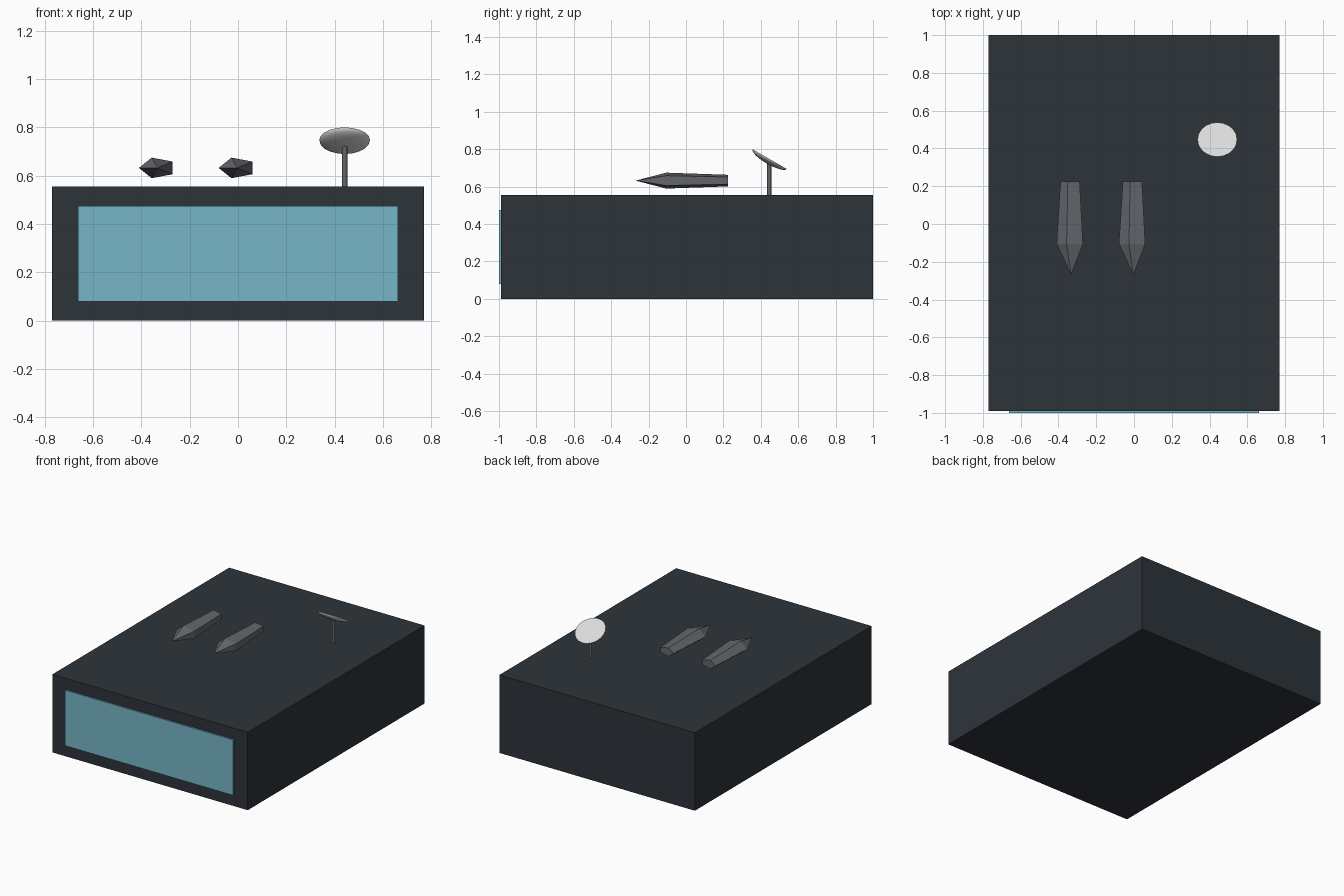
import bpy
import bmesh
import math
from mathutils import Matrix

cube = bpy.data.objects.get("Cube")
if cube:
    bpy.data.objects.remove(cube, do_unlink=True)


def material(name, rgb):
    m = bpy.data.materials.new(name)
    m.use_nodes = True
    m.diffuse_color = (*rgb, 1)
    m.node_tree.nodes["Principled BSDF"].inputs["Base Color"].default_value = (*rgb, 1)
    return m


charcoal = material("charcoal", (0.026, 0.034, 0.042))
glass_blue = material("glass_blue", (0.18, 0.47, 0.58))
steel_grey = material("steel_grey", (0.13, 0.135, 0.155))
off_white = material("off_white", (0.70, 0.71, 0.70))


def finish(name, bm, mat, matrix=None, smooth=False):
    bmesh.ops.recalc_face_normals(bm, faces=bm.faces)
    mesh = bpy.data.meshes.new(name)
    bm.to_mesh(mesh)
    bm.free()
    mesh.materials.append(mat)
    ob = bpy.data.objects.new(name, mesh)
    bpy.context.collection.objects.link(ob)
    if matrix:
        ob.matrix_world = matrix
    if smooth:
        bpy.ops.object.select_all(action='DESELECT')
        ob.select_set(True)
        bpy.context.view_layer.objects.active = ob
        bpy.ops.object.shade_smooth_by_angle(angle=math.radians(40))
    return ob


def box(name, low, high, mat):
    bm = bmesh.new()
    bmesh.ops.create_cube(bm, size=1)
    for v in bm.verts:
        v.co = [h if c > 0 else l for c, l, h in zip(v.co, low, high)]
    return finish(name, bm, mat)


def lathe(name, profile, sides, mat, matrix, smooth=False):
    """Closed solid from (radius, height) rings; a zero radius makes a tip."""
    bm = bmesh.new()
    rings = []
    for r, h in profile:
        angles = [math.tau * i / sides for i in range(sides if r else 1)]
        rings.append([bm.verts.new((r * math.cos(a), r * math.sin(a), h)) for a in angles])
    for a, b in zip(rings, rings[1:]):
        for i in range(sides):
            j = (i + 1) % sides
            corners = [a[i % len(a)], a[j % len(a)], b[j % len(b)], b[i % len(b)]]
            bm.faces.new(list(dict.fromkeys(corners)))
    for ring in (rings[0], rings[-1]):
        if len(ring) > 1:
            bm.faces.new(ring)
    return finish(name, bm, mat, matrix, smooth)


# Main hull and front window
box("hull", (-0.77, -0.99, 0), (0.77, 1, 0.555), charcoal)
box("front_window", (-0.662, -1, 0.08), (0.662, -0.985, 0.475), glass_blue)

# Two flattened five-sided pods with pointed noses facing forward
for side, x in (("right", -0.333), ("left", -0.003)):
    place = (Matrix.Translation((x, 0, 0.632)) @ Matrix.Diagonal((-1, 1, 0.58, 1))
             @ Matrix.Rotation(math.radians(-90), 4, 'X'))
    lathe(side + "_pod", [(0, -0.27), (0.077, -0.105), (0.056, 0.225)], 5, steel_grey, place)

# Antenna mast
lathe("antenna_mast", [(0.011, 0.55), (0.011, 0.725)], 12, steel_grey,
      Matrix.Translation((0.441, 0.445, 0)), True)

# Shallow dish, flat on its open side, tilted towards the back
bowl = [(0.105 * math.sin(t), -0.028 * math.cos(t))
        for t in (math.pi / 2 * i / 6 for i in range(7))]
lathe("antenna_dish", bowl, 20, off_white,
      Matrix.Translation((0.441, 0.447, 0.747)) @ Matrix.Rotation(math.radians(-30), 4, 'X'), True)
